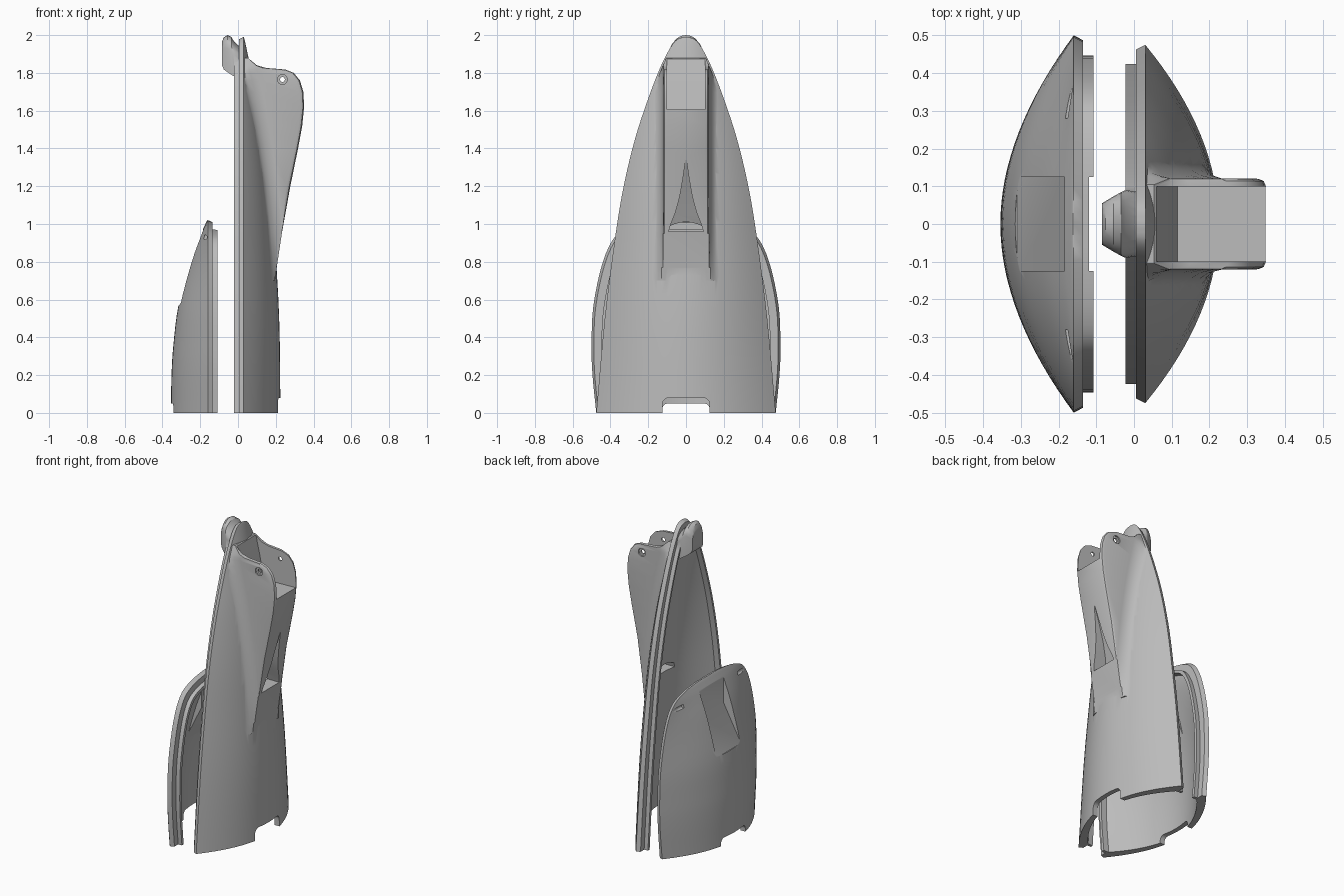
import bpy, bmesh, math
from mathutils import Vector

cube = bpy.data.objects.get("Cube")
if cube:
    bpy.data.objects.remove(cube)

grey = bpy.data.materials.new("light_grey")
grey.use_nodes = True
grey.diffuse_color = (0.5, 0.5, 0.5, 1)
grey.node_tree.nodes["Principled BSDF"].inputs["Base Color"].default_value = (0.5, 0.5, 0.5, 1)


def loft(name, rows, cap_end=True):
    """Skin closed loops of equal length and cap the ends."""
    bm = bmesh.new()
    loops = [[bm.verts.new(p) for p in row] for row in rows]
    n = len(loops[0])
    for a, b in zip(loops, loops[1:]):
        for i in range(n):
            j = (i + 1) % n
            bm.faces.new((a[i], a[j], b[j], b[i]))
    bm.faces.new(loops[0])
    if cap_end:
        bm.faces.new(loops[-1])
    bmesh.ops.remove_doubles(bm, verts=bm.verts, dist=0.0002)
    bmesh.ops.recalc_face_normals(bm, faces=bm.faces)
    mesh = bpy.data.meshes.new(name)
    bm.to_mesh(mesh)
    bm.free()
    mesh.materials.append(grey)
    ob = bpy.data.objects.new(name, mesh)
    bpy.context.collection.objects.link(ob)
    return ob


def prism_y(name, pts, y0, y1):
    return loft(name, [[(x, y, z) for x, z in pts] for y in (y0, y1)])


def rod_y(name, x, z, r, y0, y1, n=24):
    ring = [(x + r * math.cos(math.tau * i / n), z + r * math.sin(math.tau * i / n)) for i in range(n)]
    return prism_y(name, ring, y0, y1)


def combine(ob, other, op):
    mod = ob.modifiers.new(op.title(), "BOOLEAN")
    mod.operation, mod.object, mod.solver = op, other, "EXACT"
    bpy.context.view_layer.objects.active = ob
    bpy.ops.object.modifier_apply(modifier=mod.name)
    bpy.data.objects.remove(other)


def smooth_rows(keys, steps=4):
    """Catmull-Rom curve through (half width, height, depth) keys."""
    k = [Vector(p) for p in keys]
    k = [2 * k[0] - k[1]] + k + [2 * k[-1] - k[-2]]
    out = []
    for a, b, c, d in zip(k, k[1:], k[2:], k[3:]):
        for i in range(steps):
            t = i / steps
            out.append(0.5 * (2 * b + (c - a) * t + (2 * a - 5 * b + 4 * c - d) * t * t
                              + (3 * b - a - 3 * c + d) * t ** 3))
    return out + [k[-2]]


ARC = [i / 16 - 1 for i in range(33)]


def make_shell(name, rows, x0, side):
    """Open half shell with a stepped rim; wall follows a scaled copy of the outline."""
    w0, h0 = rows[0].x, rows[-1].y
    sections = []
    for w, z, depth in rows:
        def point(inset, t, d):
            return (x0 + side * d, w * t * (1 - inset / w0), z * (1 - inset / h0))
        rim = [(0.012, -0.025), (0.05, -0.025), (0.05, -0.052), (0.068, -0.052)]
        base = -0.015
        inner = max(depth - 0.03, base + 0.003)
        loop = [point(0, t, depth * (1 - t * t)) for t in ARC]
        loop += [point(i, 1, d) for i, d in rim]
        loop += [point(0.07, -t, base + (inner - base) * (1 - t * t)) for t in ARC]
        loop += [point(i, -1, d) for i, d in reversed(rim)]
        sections.append(loop)
    return loft(name, sections, cap_end=False)


def bottom_notch(height, r=0.035):
    """Rounded opening in the lower edge."""
    pts = [(-0.125, -0.1), (0.125, -0.1)]
    for cy, start in ((0.125 - r, 0), (r - 0.125, 90)):
        for a in range(start, start + 91, 15):
            q = math.radians(a)
            pts.append((cy + r * math.cos(q), height - r + r * math.sin(q)))
    return loft("notch_cutter", [[(x, y, z) for y, z in pts] for x in (-0.6, 0.6)])


# Tall forearm shell
tall = smooth_rows([(0.475, 0, 0.195), (0.43, 0.5, 0.188), (0.375, 0.93, 0.163), (0.33, 1.2, 0.14),
                    (0.27, 1.45, 0.108), (0.205, 1.65, 0.075), (0.14, 1.82, 0.038),
                    (0.085, 1.93, 0.015), (0.045, 1.978, 0.004), (0, 1.99, 0)])
forearm = make_shell("forearm_shell", tall, 0.03, 1)


def tall_at(z):
    for a, b in zip(tall, tall[1:]):
        if a.y <= z <= b.y:
            return a.lerp(b, (z - a.y) / (b.y - a.y))


# Hinge bracket, flared into the shell
sections = []
for z, xo in [(0.7, 0.196), (0.77, 0.205), (0.95, 0.232), (1.2, 0.277), (1.4, 0.318), (1.52, 0.34),
              (1.62, 0.35), (1.7, 0.346), (1.76, 0.328), (1.8, 0.295), (1.818, 0.25),
              (1.826, 0.15), (1.84, 0.1), (1.88, 0.053)]:
    w, _, depth = tall_at(z)

    def surf(y):
        return 0.03 + depth * (1 - (y / w) ** 2)
    half = []
    for y, lift in ((0.165, -0.004), (0.145, 0.008), (0.13, 0.025), (0.121, 0.06)):
        y = min(y, 0.93 * w)
        half.append((min(surf(y) + lift, xo), y))
    edge = min(0.12, 0.93 * w)
    for dx, dy in ((0.02, 0), (0.006, 0.006), (0, 0.02)):
        half.append((max(xo - dx, half[3][0]), edge - dy))
    loop = half + [(x, -y) for x, y in reversed(half)]
    b = min(0.1, 0.7 * w)
    loop += [(surf(y) - 0.015, y) for y in (-b, 0, b)]
    sections.append([(x, y, z) for x, y in loop])
combine(forearm, loft("hinge_bracket", sections), "UNION")

# Slot between the hinge plates
combine(forearm, prism_y("slot_cutter", [(0.116, 1.6), (0.088, 1.75), (0.058, 1.88), (0.058, 2.1),
                                         (0.5, 2.1), (0.5, 1.61)], -0.1, 0.1), "DIFFERENCE")

# Hinge pin hole with counterbores
combine(forearm, rod_y("pin_cutter", 0.235, 1.765, 0.013, -0.3, 0.3), "DIFFERENCE")
for s in (-1, 1):
    combine(forearm, rod_y("counterbore_cutter", 0.235, 1.765, 0.026, s * 0.111, s * 0.3), "DIFFERENCE")

# Tapered cord exit in the back of the bracket
exit_rows = [(0.96, 0.092, 0.13), (1.0, 0.08, 0.15), (1.06, 0.056, 0.175), (1.14, 0.034, 0.21),
             (1.24, 0.016, 0.255), (1.34, 0.002, 0.302)]
combine(forearm, loft("cord_exit_cutter", [[(x, -h, z), (0.5, -h, z), (0.5, h, z), (x, h, z)]
                                           for z, h, x in exit_rows]), "DIFFERENCE")

# Rounded clip at the tip
layers = []
for x, h, z0, z1 in [(-0.085, 0.055, 1.84, 1.965), (-0.075, 0.061, 1.818, 1.988), (-0.055, 0.073, 1.803, 2.0),
                     (-0.035, 0.084, 1.79, 1.99), (-0.022, 0.09, 1.782, 1.968), (0.008, 0.085, 1.8, 1.94)]:
    dome = [(h * math.cos(math.pi * i / 12), z1 - 0.07 * (1 - math.sin(math.pi * i / 12))) for i in range(13)]
    layers.append([(x, y, z) for y, z in [(-h, z0), (h, z0)] + dome])
combine(forearm, loft("tip_clip", layers), "UNION")
combine(forearm, bottom_notch(0.08), "DIFFERENCE")

# Short cover shell
short = smooth_rows([(0.475, 0, 0.195), (0.495, 0.2, 0.192), (0.5, 0.36, 0.182), (0.49, 0.57, 0.155),
                     (0.44, 0.8, 0.092), (0.37, 0.94, 0.039), (0.27, 0.995, 0.015),
                     (0.13, 1.018, 0.004), (0, 1.021, 0)])
cover = make_shell("cover_shell", short, -0.16, -1)

# Sloped pocket housing and its recess
combine(cover, prism_y("pocket_housing", [(-0.185, 0.945), (-0.16, 0.945), (-0.16, 0.78), (-0.285, 0.53),
                                          (-0.3, 0.53), (-0.285, 0.6), (-0.215, 0.85)], -0.15, 0.15), "UNION")
combine(cover, prism_y("pocket_cutter", [(-0.185, 1.1), (-0.185, 0.8), (-0.31, 0.57), (-0.5, 0.56),
                                         (-0.5, 1.1)], -0.125, 0.125), "DIFFERENCE")

# Gap in the upper lip, rim holes and lower notch
combine(cover, prism_y("lip_cutter", [(-0.12, 0.85), (-0.05, 0.85), (-0.05, 1.1), (-0.12, 1.1)],
                       -0.125, 0.125), "DIFFERENCE")
for s in (-1, 1):
    combine(cover, rod_y("rim_hole_cutter", -0.175, 0.93, 0.012, s * 0.28, s * 0.6), "DIFFERENCE")
combine(cover, bottom_notch(0.05, 0.03), "DIFFERENCE")

# Smooth shading with crisp edges
for ob in (forearm, cover):
    bpy.ops.object.select_all(action="DESELECT")
    ob.select_set(True)
    bpy.context.view_layer.objects.active = ob
    bpy.ops.object.shade_smooth_by_angle(angle=math.radians(30))
